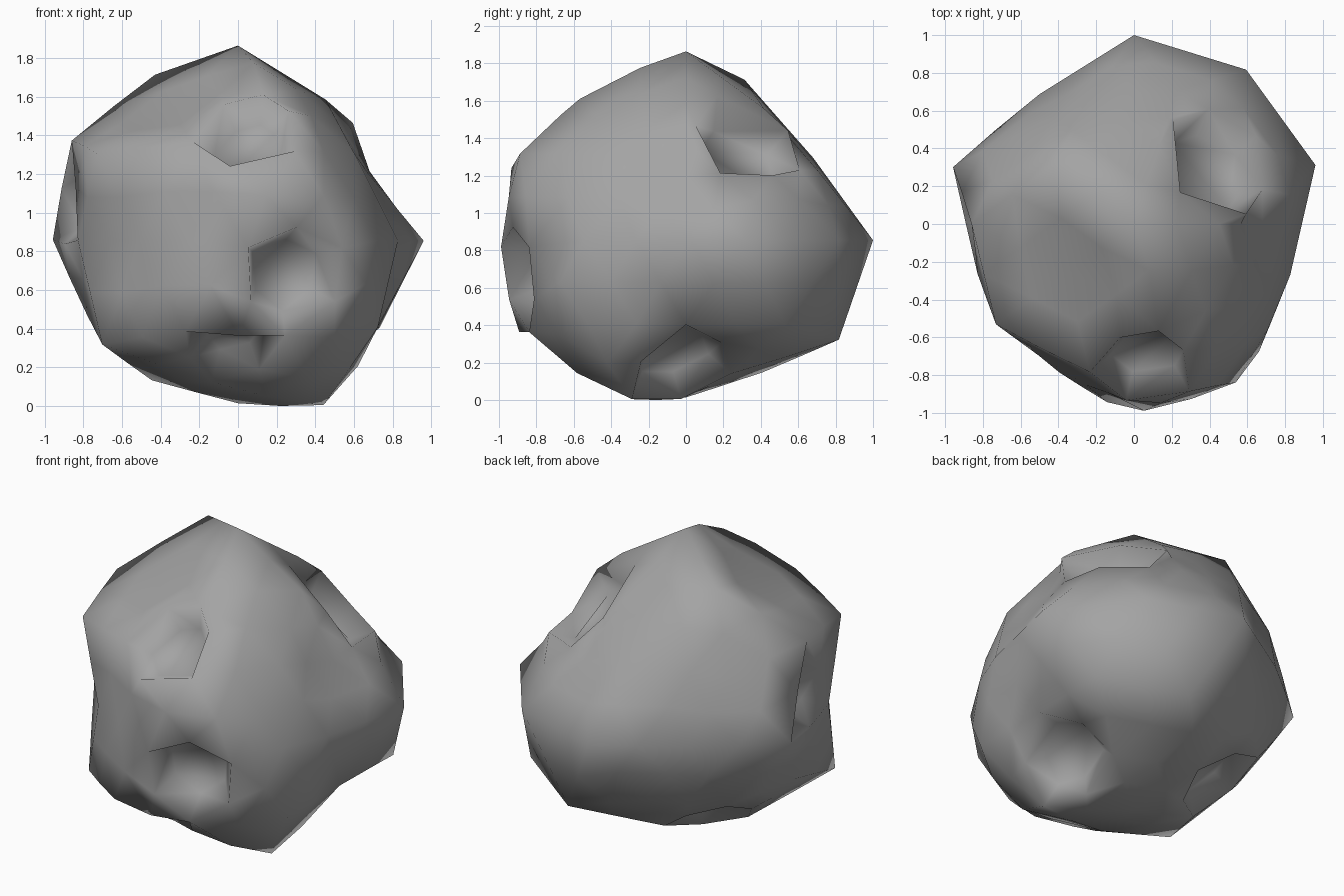
import bpy, bmesh, math
from mathutils import Vector

if "Cube" in bpy.data.objects:
    bpy.data.objects.remove(bpy.data.objects["Cube"])

# Radius of every point of a 42-point icosphere: (height, radii counter-clockwise from +x)
RINGS = [
    (1.0, [1.01]),
    (0.8507, [0.86, 0.83, 1.01, 0.81, 0.98]),
    (0.5257, [0.82, 0.84, 1.01, 0.97, 0.87]),
    (0.4472, [0.76, 0.83, 0.88, 1.01, 1.04]),
    (0.0, [1.01, 1.01, 1.0, 0.85, 1.01, 0.87, 0.86, 1.01, 1.02, 0.87]),
    (-0.4472, [1.01, 0.87, 0.87, 1.03, 1.0]),
    (-0.5257, [0.85, 1.01, 0.86, 1.02, 1.05]),
    (-0.8507, [0.84, 0.83, 0.85, 0.87, 1.02]),
    (-1.0, [0.84]),
]
# Craters: centre relative to the middle of the rock, rim radius, depth, roundness of the rim
CRATERS = [
    ((0.05, -0.78, 0.55), 0.28, 0.13, 0.8),
    ((0.29, -0.90, -0.19), 0.28, 0.18, 0.8),
    ((0.44, 0.33, 0.56), 0.34, 0.16, 0.9),
    ((0.51, -0.03, -0.67), 0.30, 0.13, 0.6),
    ((-0.05, -0.71, -0.60), 0.27, 0.13, 0.4),
    ((-0.88, 0.0, 0.17), 0.28, 0.12, 0.15),
    ((-0.39, 0.28, -0.63), 0.29, 0.12, 0.6),
]
CENTRE_Z = 0.875

# Lumpy rock body
bm = bmesh.new()
bmesh.ops.create_icosphere(bm, subdivisions=2, radius=1)
for v in bm.verts:
    v.co.normalize()
moves = []
for height, radii in RINGS:
    ring = [v for v in bm.verts if abs(v.co.z - height) < 0.03]
    ring.sort(key=lambda v: (math.degrees(math.atan2(v.co.y, v.co.x)) + 361) % 360)
    moves += list(zip(ring, radii))
for v, r in moves:
    v.co *= r
corners = set(bm.verts)
bmesh.ops.subdivide_edges(bm, edges=bm.edges[:], cuts=1, use_grid_fill=True)
bm.normal_update()


# One big triangle becomes a six-sided rim around a sunken floor
def crater(centre, radius, depth, roundness):
    c = Vector(centre)
    middles = [f for f in bm.faces if not corners & set(f.verts)]
    middle = min(middles, key=lambda f: (f.calc_center_median() - c).length)
    axis = middle.normal.copy()
    faces = [middle] + [f for e in middle.edges for f in e.link_faces if f is not middle]
    for v in {v for f in faces for v in f.verts}:
        offset = v.co - c
        flat = offset - axis * offset.dot(axis)
        v.co += flat * (radius / flat.length - 1) * roundness
    bmesh.ops.inset_region(bm, faces=faces, thickness=0.08, depth=0,
                           use_boundary=True, use_even_offset=True)
    for v in {v for f in faces for v in f.verts}:
        v.co -= axis * depth
    bm.normal_update()


for item in CRATERS:
    crater(*item)
bmesh.ops.triangulate(bm, faces=bm.faces[:])
bmesh.ops.recalc_face_normals(bm, faces=bm.faces[:])

# Stand on the ground
for v in bm.verts:
    v.co.z += CENTRE_Z
low = min(v.co.z for v in bm.verts)
for v in bm.verts:
    v.co.z -= low

mesh = bpy.data.meshes.new("rock")
bm.to_mesh(mesh)
bm.free()
rock = bpy.data.objects.new("rock", mesh)
bpy.context.collection.objects.link(rock)
for p in mesh.polygons:
    p.use_smooth = True

# Dark grey stone
stone = bpy.data.materials.new("stone")
stone.diffuse_color = (0.37, 0.37, 0.37, 1)
stone.use_nodes = True
stone.node_tree.nodes["Principled BSDF"].inputs["Base Color"].default_value = stone.diffuse_color
mesh.materials.append(stone)
